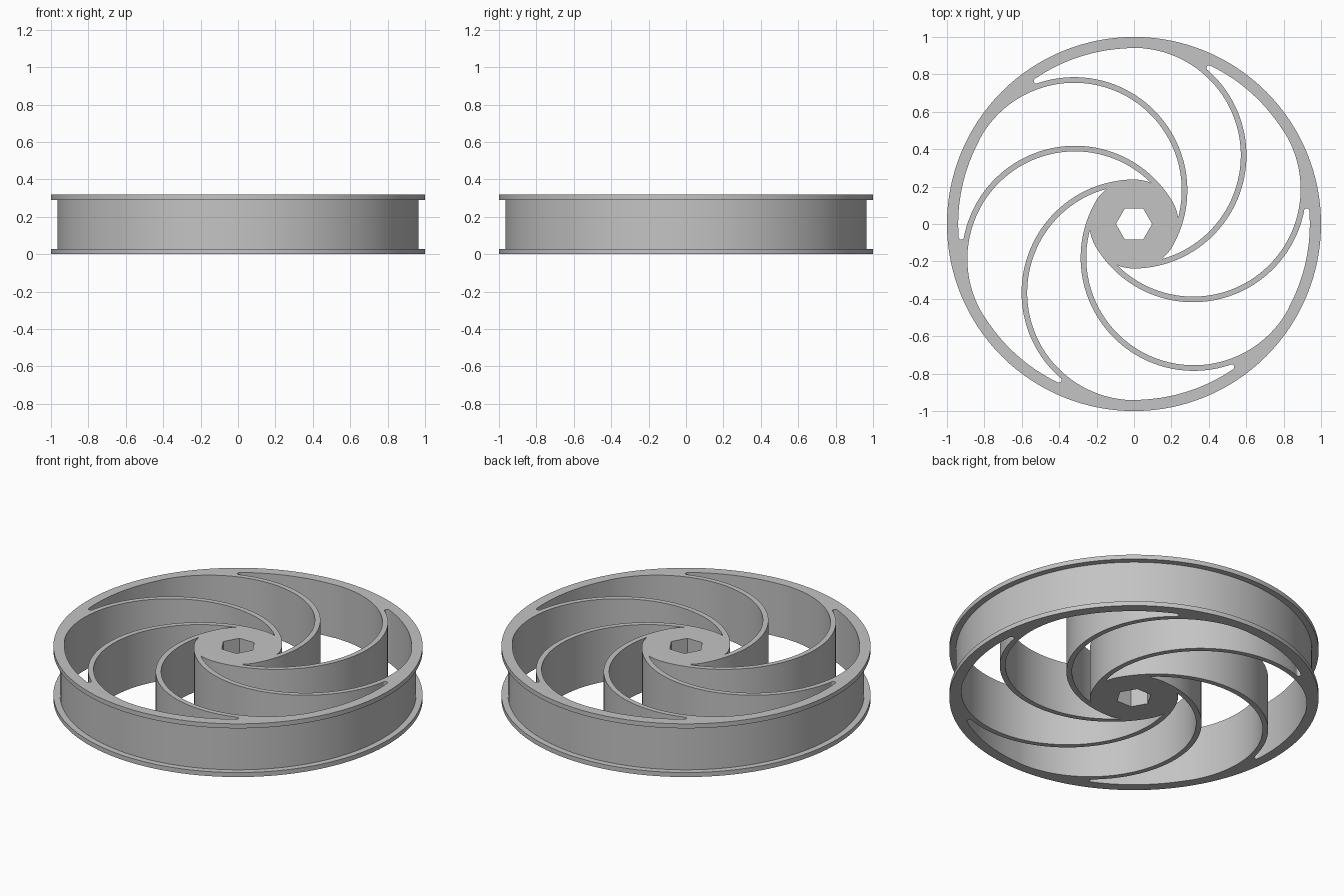
import bpy
import bmesh
from math import acos, atan2, cos, sin, radians, pi

old = bpy.data.objects.get("Cube")
if old:
    bpy.data.objects.remove(old)

HEIGHT, FLANGE = 0.318, 0.027
RIM, GROOVE, RIM_INNER = 1.0, 0.965, 0.94
HUB = 0.238
ARC_CENTRE = 0.367                    # distance of each spoke arc's centre from the axis
ARC_IN, ARC_OUT = 0.575, 0.605        # the two sides of a spoke
STEP = radians(60)
TILT = radians(150.6)


def polar(r, a):
    return complex(r * cos(a), r * sin(a))


def arc(centre, r, a, b, n):
    """Points on an arc, leaving out the last one."""
    return [centre + polar(r, a + (b - a) * i / n) for i in range(n)]


def window(turn):
    """Outline of the opening between two neighbouring spokes."""
    notch = -radians(26.3)
    reach = ARC_CENTRE * cos(notch) + (ARC_OUT**2 - (ARC_CENTRE * sin(notch))**2) ** 0.5
    tip = polar(reach, notch)
    end = atan2(tip.imag, tip.real - ARC_CENTRE)
    meet = acos((HUB**2 + ARC_CENTRE**2 - ARC_IN**2) / (2 * HUB * ARC_CENTRE))
    join = polar(HUB, -meet)
    inner_end = atan2(join.imag, join.real - ARC_CENTRE)

    pts = arc(0, RIM_INNER, notch, -STEP, 16)
    pts += arc(polar(ARC_CENTRE, -STEP), ARC_IN, -STEP, -STEP + inner_end, 56)
    pts += arc(0, HUB, -STEP - meet, -pi, 8)
    pts += arc(ARC_CENTRE, ARC_OUT, -pi, end, 48)
    # rounded end of the narrow notch
    middle = polar((reach + RIM_INNER) / 2, notch)
    pts += arc(middle, (RIM_INNER - reach) / 2, notch + pi, notch, 8)
    return [p * polar(1, turn) for p in pts]


bm = bmesh.new()
caps = {0: [], HEIGHT: []}


def wall(points, profile):
    """Stack copies of an outline through (scale, z) rings and skin between them."""
    n = len(points)
    rings = [[bm.verts.new((p.real * s, p.imag * s, z)) for p in points] for s, z in profile]
    for low, high in zip(rings, rings[1:]):
        for i in range(n):
            j = (i + 1) % n
            bm.faces.new((low[i], low[j], high[j], high[i]))
    for ring, z in ((rings[0], 0), (rings[-1], HEIGHT)):
        caps[z] += [bm.edges.get((ring[i], ring[(i + 1) % n])) for i in range(n)]


# Outer rim with a flange along each edge
wall(arc(0, 1, 0, 2 * pi, 128),
     [(RIM, 0), (RIM, FLANGE), (GROOVE, FLANGE),
      (GROOVE, HEIGHT - FLANGE), (RIM, HEIGHT - FLANGE), (RIM, HEIGHT)])

# Hexagonal bore and the six openings that leave the curved spokes
straight = [(1, 0), (1, HEIGHT)]
wall(arc(0, 0.097, 0, 2 * pi, 6), straight)
for k in range(6):
    wall(window(TILT + k * STEP), straight)

# Flat top and bottom
for z, edges in caps.items():
    bmesh.ops.triangle_fill(bm, use_beauty=True, edges=edges,
                            normal=(0, 0, 1 if z else -1))
bmesh.ops.recalc_face_normals(bm, faces=bm.faces)

mesh = bpy.data.meshes.new("spoked_wheel")
bm.to_mesh(mesh)
bm.free()
wheel = bpy.data.objects.new("spoked_wheel", mesh)
bpy.context.collection.objects.link(wheel)

# Plain grey material
grey = bpy.data.materials.new("plain grey")
grey.use_nodes = True
colour = (0.55, 0.55, 0.55, 1)
grey.diffuse_color = colour
grey.node_tree.nodes["Principled BSDF"].inputs["Base Color"].default_value = colour
mesh.materials.append(grey)

bpy.ops.object.select_all(action='DESELECT')
wheel.select_set(True)
bpy.context.view_layer.objects.active = wheel
bpy.ops.object.shade_smooth_by_angle(angle=radians(30))
